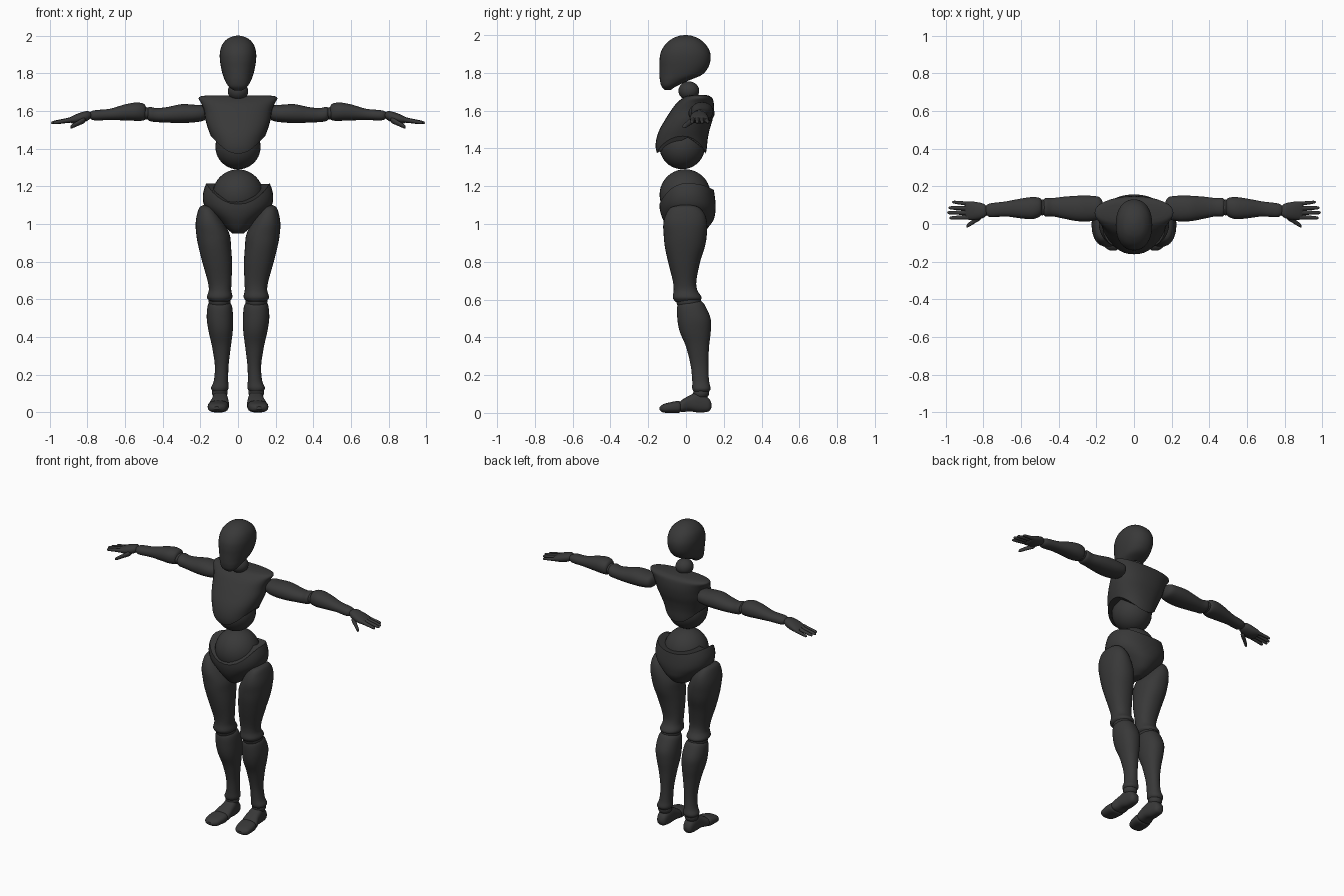
import bpy, bmesh, math

mat = bpy.data.materials.new("dark_grey")
mat.diffuse_color = (0.04, 0.04, 0.04, 1)
SEG, SUB = 32, 5


def finish(name, bm):
    bmesh.ops.recalc_face_normals(bm, faces=bm.faces)
    me = bpy.data.meshes.new(name)
    bm.to_mesh(me)
    bm.free()
    me.materials.append(mat)
    ob = bpy.data.objects.new(name, me)
    bpy.context.collection.objects.link(ob)
    ob.select_set(True)
    bpy.context.view_layer.objects.active = ob


def densify(rings):
    # Catmull-Rom interpolation between the given sections
    out, n = [], len(rings)
    for i in range(n - 1):
        p0, p1, p2, p3 = (rings[min(max(i + k, 0), n - 1)] for k in (-1, 0, 1, 2))
        for s in range(SUB):
            t = s / SUB
            out.append([b + 0.5 * t * (c - a + t * (2*a - 5*b + 4*c - d + t * (3*(b - c) + d - a)))
                        for a, b, c, d in zip(p0, p1, p2, p3)])
    return out + [list(rings[-1])]


def loft(name, rings, axis="z", p=2.2, lo=None, hi=None, sx=1):
    # section = (position, min1, max1, min2, max2); lo / hi trim each column by angle
    D = densify(sorted(rings))
    n = len(D)

    def index_of(t):
        for i in range(n - 1):
            if D[i][0] <= t <= D[i + 1][0]:
                return i + (t - D[i][0]) / max(D[i + 1][0] - D[i][0], 1e-9)
        return n - 1

    bm = bmesh.new()
    cols = []
    for k in range(SEG):
        a = 2 * math.pi * k / SEG
        c, s = math.cos(a), math.sin(a)
        ca = math.copysign(abs(c) ** (2 / p), c)
        sa = math.copysign(abs(s) ** (2 / p), s)
        u0 = index_of(lo(s)) if lo else 0
        u1 = index_of(hi(s)) if hi else n - 1
        col = []
        for j in range(n):
            u = u0 + (u1 - u0) * j / (n - 1)
            i = min(int(u), n - 2)
            t, a0, a1, b0, b1 = (v + (w - v) * (u - i) for v, w in zip(D[i], D[i + 1]))
            f = (a0 + a1) / 2 + ca * (a1 - a0) / 2
            g = (b0 + b1) / 2 + sa * (b1 - b0) / 2
            x, y, z = {"x": (t, f, g), "y": (f, t, g), "z": (f, g, t)}[axis]
            col.append(bm.verts.new((x * sx, y, z)))
        cols.append(col)
    for k in range(SEG):
        A, B = cols[k], cols[(k + 1) % SEG]
        for j in range(n - 1):
            bm.faces.new((A[j], B[j], B[j + 1], A[j + 1]))
    bm.faces.new([c[0] for c in cols])
    bm.faces.new([c[-1] for c in cols])
    finish(name, bm)


def ball(name, centre, radii):
    bm = bmesh.new()
    bmesh.ops.create_uvsphere(bm, u_segments=32, v_segments=20, radius=1)
    for v in bm.verts:
        v.co = [c + r * q for c, r, q in zip(centre, radii, v.co)]
    finish(name, bm)


def sym(z, w, y0, y1):
    return (z, -w, w, y0, y1)


# head and neck
loft("head", [sym(*r) for r in (
    (1.71, .022, -.112, -.08), (1.73, .05, -.13, -.05), (1.76, .068, -.138, .015),
    (1.79, .08, -.14, .085), (1.83, .09, -.14, .118), (1.87, .096, -.14, .13),
    (1.91, .096, -.133, .127), (1.95, .085, -.11, .105), (1.98, .06, -.075, .07),
    (1.995, .03, -.04, .035), (2.0, .006, -.008, .006))])
ball("neck", (0, .015, 1.705), (.054, .055, .05))

# chest with an arched lower rim over the abdomen ball
loft("chest", [sym(*r) for r in (
    (1.35, .11, -.145, .10), (1.40, .125, -.16, .11), (1.45, .138, -.157, .115),
    (1.50, .157, -.14, .125), (1.55, .172, -.112, .14), (1.60, .18, -.08, .148),
    (1.64, .195, -.05, .147), (1.665, .209, -.02, .14), (1.677, .20, 0, .125),
    (1.682, .17, .02, .11))], p=2.3, lo=lambda s: 1.465 - .092 * s * s)
ball("abdomen", (0, -.02, 1.41), (.12, .12, .12))

# waist ball and pelvis with a dipped upper rim
ball("waist", (0, -.005, 1.155), (.135, .135, .135))
loft("pelvis", [sym(*r) for r in (
    (.95, .03, -.06, .06), (.975, .06, -.09, .11), (1.02, .105, -.12, .145),
    (1.06, .15, -.135, .155), (1.10, .18, -.141, .157), (1.15, .187, -.14, .152),
    (1.20, .175, -.13, .143), (1.24, .155, -.11, .13))],
    hi=lambda s: 1.215 - (.11 if s < 0 else .035) * abs(s) ** 2.5)

for side, sx in (("right", 1), ("left", -1)):
    # leg
    loft(side + "_thigh", [
        (1.10, .155, .185, -.03, .03), (1.087, .13, .205, -.08, .07), (1.05, .10, .218, -.107, .10),
        (1.0, .07, .225, -.12, .112), (.94, .043, .221, -.118, .11), (.88, .037, .21, -.112, .10),
        (.80, .032, .19, -.095, .075), (.70, .034, .162, -.07, .055), (.65, .036, .155, -.065, .06),
        (.61, .03, .165, -.07, .083), (.588, .05, .145, -.055, .065)], sx=sx)
    ball(side + "_knee", (.098 * sx, .015, .59), (.058, .066, .05))
    loft(side + "_shin", [
        (.592, .06, .14, -.015, .08), (.57, .034, .16, -.045, .10), (.50, .026, .166, -.046, .13),
        (.43, .028, .156, -.033, .131), (.35, .038, .138, 0, .122), (.25, .05, .123, .025, .118),
        (.17, .052, .128, .033, .122), (.13, .05, .143, .033, .13), (.112, .06, .135, .04, .122)], sx=sx)
    ball(side + "_ankle", (.097 * sx, .08, .105), (.042, .042, .035))
    loft(side + "_foot", [
        (.135, .085, .11, .03, .05), (.12, .066, .126, .008, .078), (.07, .055, .135, .002, .112),
        (.02, .05, .142, .008, .093), (-.02, .048, .154, .004, .07), (-.032, .056, .148, .01, .06)],
        axis="y", p=2.6, sx=sx)
    loft(side + "_toes", [
        (-.028, .056, .15, .008, .055), (-.04, .05, .158, .0, .063), (-.08, .053, .161, 0, .057),
        (-.12, .066, .156, .002, .046), (-.14, .095, .13, .015, .03)], axis="y", p=2.6, sx=sx)

    # arm
    loft(side + "_upper_arm", [
        (.162, .06, .10, 1.575, 1.605), (.18, .03, .14, 1.55, 1.628), (.23, .015, .15, 1.54, 1.633),
        (.30, .015, .15, 1.536, 1.636), (.37, .028, .145, 1.538, 1.622), (.43, .04, .138, 1.541, 1.615),
        (.47, .04, .138, 1.547, 1.622), (.485, .06, .12, 1.565, 1.605)], axis="x", sx=sx)
    ball(side + "_elbow", (.487 * sx, .088, 1.587), (.035, .042, .033))
    loft(side + "_forearm", [
        (.488, .06, .12, 1.565, 1.62), (.50, .04, .138, 1.55, 1.638), (.54, .026, .143, 1.548, 1.645),
        (.60, .03, .135, 1.55, 1.635), (.68, .04, .12, 1.552, 1.612), (.76, .036, .11, 1.55, 1.604),
        (.785, .05, .098, 1.56, 1.595)], axis="x", sx=sx)
    loft(side + "_hand", [
        (.778, .05, .09, 1.565, 1.59), (.80, .032, .108, 1.548, 1.6), (.84, .022, .117, 1.535, 1.59),
        (.88, .023, .12, 1.534, 1.573), (.898, .035, .11, 1.544, 1.562)], axis="x", sx=sx)

    # fingers and thumb as tapered rods: start, end, radius
    for part, p0, p1, r in (
            ("little_finger", (.865, .106, 1.553), (.965, .117, 1.537), .010),
            ("ring_finger", (.87, .083, 1.556), (.985, .086, 1.537), .011),
            ("middle_finger", (.87, .060, 1.557), (.992, .060, 1.537), .011),
            ("index_finger", (.87, .037, 1.556), (.98, .032, 1.537), .011),
            ("thumb", (.81, .042, 1.555), (.89, -.013, 1.514), .014)):
        rings = []
        for t, k in ((0, .5), (.1, 1.15), (.45, 1), (.8, .85), (.95, .65), (1, .15)):
            x, y, z = (a + (b - a) * t for a, b in zip(p0, p1))
            rings.append((x, y - r * k, y + r * k, z - r * k, z + r * k))
        loft(side + "_" + part, rings, axis="x", p=2, sx=sx)

bpy.ops.object.shade_smooth_by_angle(angle=math.radians(40))
